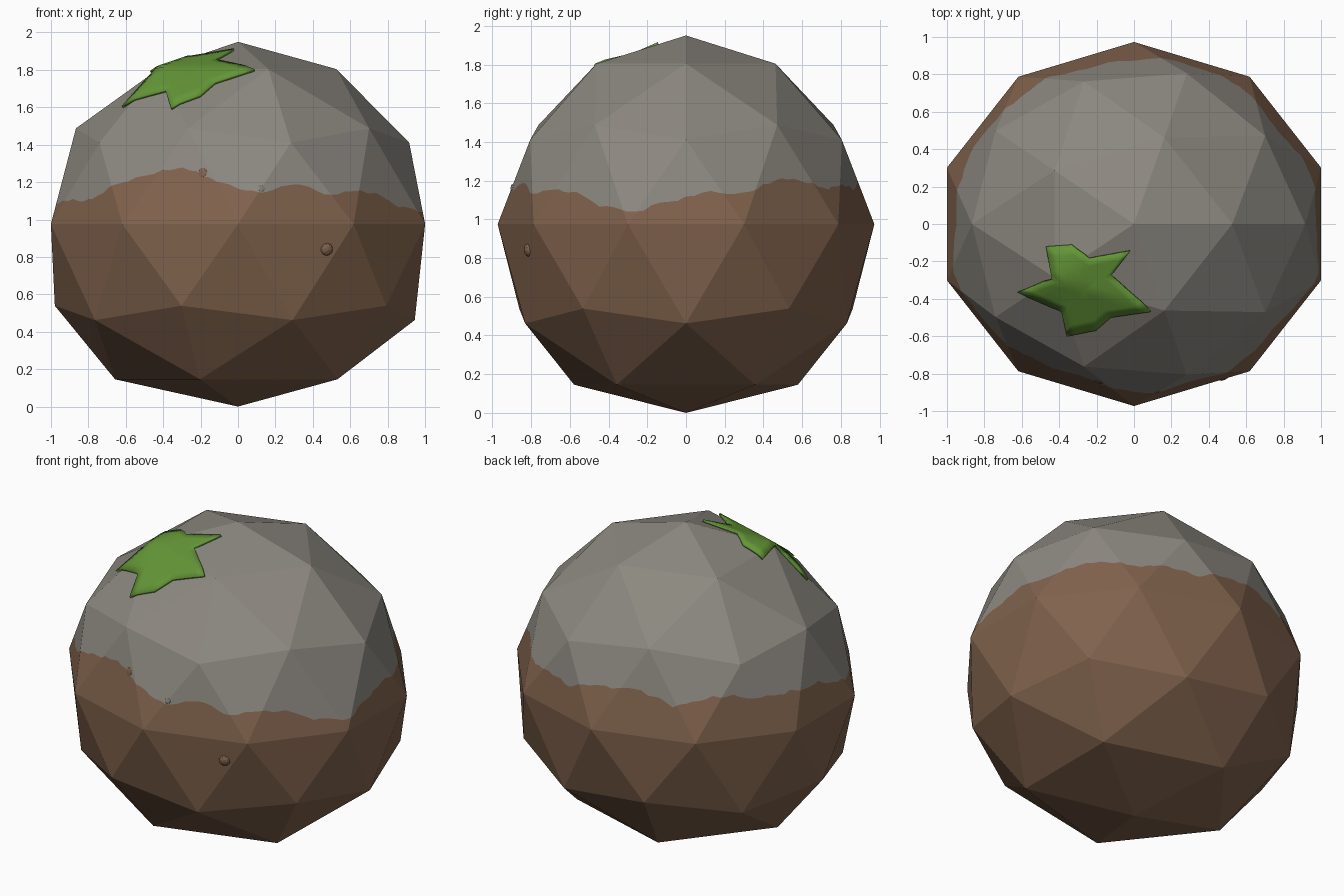
import bpy, bmesh, math, random
from mathutils import Vector, Matrix
from mathutils.bvhtree import BVHTree

if "Cube" in bpy.data.objects:
    bpy.data.objects.remove(bpy.data.objects["Cube"])

random.seed(4)
CZ = 0.975


def material(name, rgb):
    m = bpy.data.materials.new(name)
    m.diffuse_color = (*rgb, 1)
    m.use_nodes = True
    m.node_tree.nodes["Principled BSDF"].inputs["Base Color"].default_value = m.diffuse_color
    return m


GREY = material("stone grey", (0.262, 0.246, 0.216))
BROWN = material("earth brown", (0.216, 0.122, 0.072))
GREEN = material("leaf green", (0.127, 0.305, 0.038))


def add_object(name, bm, mats):
    me = bpy.data.meshes.new(name)
    bm.to_mesh(me)
    ob = bpy.data.objects.new(name, me)
    bpy.context.collection.objects.link(ob)
    for m in mats:
        me.materials.append(m)
    return ob


# Boulder: low-poly ball that widens towards its flattened base
PROFILE = [(-1, 1.27), (-0.85, 1.25), (-0.5, 1.10), (0, 1.052), (0.5, 1.02), (0.85, 1.0), (1, 1.0)]


def width_at(z):
    for (z0, s0), (z1, s1) in zip(PROFILE, PROFILE[1:]):
        if z <= z1:
            return s0 + (s1 - s0) * (z - z0) / (z1 - z0)
    return 1.0


bm = bmesh.new()
bmesh.ops.create_icosphere(bm, subdivisions=2, radius=1)
for v in bm.verts:
    s = width_at(v.co.z)
    v.co = Vector((v.co.x * s, v.co.y * s * 0.925, CZ + v.co.z * 0.975))
surface = BVHTree.FromBMesh(bm)

# Ragged earth line: heights every 7.5 degrees, counted from the front towards +x
LINE = [1.17, 1.15, 1.17, 1.19, 1.14, 1.14, 1.15, 1.14, 1.08, 1.06, 1.04, 1.08,
        1.11, 1.14, 1.13, 1.16, 1.21, 1.21, 1.18, 1.16, 1.18, 1.17, 1.16, 1.20,
        1.23, 1.23, 1.24, 1.22, 1.17, 1.20, 1.24, 1.23, 1.21, 1.20, 1.19, 1.18,
        1.17, 1.12, 1.09, 1.10, 1.10, 1.13, 1.18, 1.23, 1.25, 1.28, 1.25, 1.20]
N = len(LINE) * 3
heights = []
for i in range(N):
    a, f = LINE[i // 3], (i % 3) / 3
    b = LINE[(i // 3 + 1) % len(LINE)]
    heights.append(a + (b - a) * f + random.uniform(-0.01, 0.01))


def bisect(faces, co, no):
    geom = set(faces)
    for f in faces:
        geom.update(f.edges)
        geom.update(f.verts)
    bmesh.ops.bisect_plane(bm, geom=list(geom), dist=1e-6, plane_co=co, plane_no=no)


def band():
    return [f for f in bm.faces if 1.0 < f.calc_center_median().z < 1.32]


def spoke(i):
    t = 2 * math.pi * i / N - math.pi / 2
    return Vector((math.cos(t), math.sin(t), 0))


for z in (1.0, 1.32):
    bisect(list(bm.faces), (0, 0, z), (0, 0, 1))
for i in range(N // 2):
    d = spoke(i)
    bisect(band(), (0, 0, 0), (-d.y, d.x, 0))


def sector(f):
    c = f.calc_center_median()
    return int(((math.atan2(c.y, c.x) + math.pi / 2) % (2 * math.pi)) / (2 * math.pi) * N) % N


cuts = []
for i in range(N):
    p = spoke(i) * 0.95 + Vector((0, 0, heights[i]))
    q = spoke(i + 1) * 0.95 + Vector((0, 0, heights[(i + 1) % N]))
    n = spoke(i + 0.5).cross(q - p).normalized()
    cuts.append((p, n))
groups = {}
for f in band():
    groups.setdefault(sector(f), []).append(f)
for i, faces in groups.items():
    bisect(faces, *cuts[i])

# Earth below the line, stone above it
for f in bm.faces:
    c = f.calc_center_median()
    if 1.0 < c.z < 1.32:
        p, n = cuts[sector(f)]
        f.material_index = 1 if (c - p).dot(n) < 0 else 0
    else:
        f.material_index = 1 if c.z < 1.1 else 0
    f.smooth = False
add_object("boulder", bm, [GREY, BROWN])
bm.free()


# Small pieces lying on the front of the boulder
def stud(name, x, z, r, depth, mat):
    hit, no, _, _ = surface.ray_cast(Vector((x, -3, z)), Vector((0, 1, 0)))
    b = bmesh.new()
    bmesh.ops.create_icosphere(b, subdivisions=2, radius=1)
    rot = no.to_track_quat('Z', 'Y').to_matrix().to_4x4()
    b.transform(Matrix.Translation(hit) @ rot @ Matrix.Diagonal((r, r, depth, 1)))
    add_object(name, b, [mat])
    b.free()


stud("pebble", 0.475, 0.84, 0.034, 0.02, BROWN)
stud("earth_spot", -0.19, 1.25, 0.025, 0.004, BROWN)
stud("stone_spot", 0.125, 1.165, 0.018, 0.004, GREY)

# Leaf: star outline draped over the boulder
STAR = [(-0.46, -0.12), (-0.33, -0.11), (-0.24, -0.18), (-0.02, -0.14), (-0.12, -0.27), (0.09, -0.46),
        (-0.12, -0.49), (-0.20, -0.56), (-0.35, -0.59), (-0.38, -0.46), (-0.61, -0.36), (-0.43, -0.29)]
b = bmesh.new()
ring = [b.verts.new((x, y, 3)) for x, y in STAR]
mid = b.verts.new((-0.26, -0.34, 3))
for i, v in enumerate(ring):
    b.faces.new((mid, ring[(i + 1) % len(ring)], v))
bmesh.ops.subdivide_edges(b, edges=list(b.edges), cuts=3, use_grid_fill=True)
bmesh.ops.recalc_face_normals(b, faces=list(b.faces))
if sum(f.normal.z for f in b.faces) < 0:
    bmesh.ops.reverse_faces(b, faces=list(b.faces))
for v in b.verts:
    hit, no, _, _ = surface.ray_cast(v.co, Vector((0, 0, -1)))
    v.co = hit + no * 0.018
for f in b.faces:
    f.smooth = True
leaf = add_object("leaf", b, [GREEN])
b.free()
solid = leaf.modifiers.new("thickness", 'SOLIDIFY')
solid.thickness = 0.015
solid.offset = -1
bpy.context.view_layer.objects.active = leaf
leaf.select_set(True)
bpy.ops.object.shade_smooth_by_angle(angle=math.radians(50))
